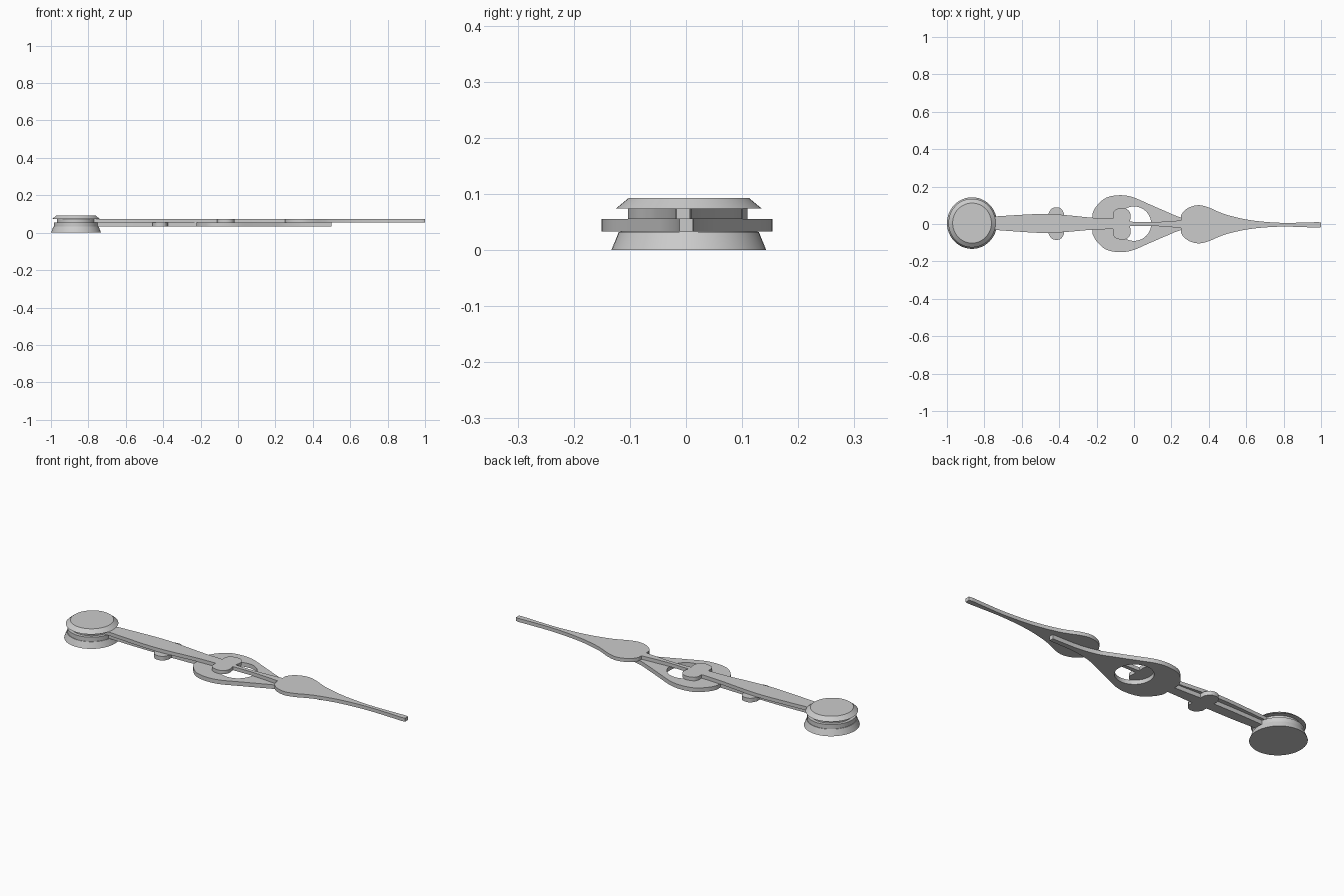
import bpy
import bmesh
import math

if "Cube" in bpy.data.objects:
    bpy.data.objects.remove(bpy.data.objects["Cube"])

HX, HY = -0.866, 0.005   # hub centre


def smooth(pts, n=5):
    """Catmull-Rom through the points of one section of a half outline."""
    p = [pts[0]] + pts + [pts[-1]]
    out = []
    for i in range(1, len(p) - 2):
        a, b, c, d = p[i - 1:i + 3]
        for k in range(n):
            t = k / n
            out.append(tuple(0.5 * (2 * b[j] + (c[j] - a[j]) * t
                             + (2 * a[j] - 5 * b[j] + 4 * c[j] - d[j]) * t * t
                             + (3 * b[j] - a[j] - 3 * c[j] + d[j]) * t ** 3) for j in (0, 1)))
    return out + [pts[-1]]


def finish(ob):
    bpy.ops.object.select_all(action='DESELECT')
    ob.select_set(True)
    bpy.context.view_layer.objects.active = ob
    if ob.type == 'CURVE':
        bpy.ops.object.convert(target='MESH')
        ob = bpy.context.object
        bm = bmesh.new()
        bm.from_mesh(ob.data)
        bmesh.ops.remove_doubles(bm, verts=bm.verts, dist=1e-5)
        bm.to_mesh(ob.data)
        bm.free()
    bpy.ops.object.shade_smooth_by_angle(angle=math.radians(30))


def hand(name, sections, z0, z1, y0, y1, hole=None):
    """Flat plate from a mirrored half outline, centre line running y0 to y1."""
    half = [q for s in sections for q in smooth(s)]
    mid = lambda x: y0 + (y1 - y0) * (x - HX) / (1 - HX)
    loops = [[(x, mid(x) - h) for x, h in half] + [(x, mid(x) + h) for x, h in reversed(half)]]
    if hole:
        cx, r = hole
        loops.append([(cx + r * math.cos(i * math.tau / 40), mid(cx) + r * math.sin(i * math.tau / 40))
                      for i in range(40)])
    cu = bpy.data.curves.new(name, 'CURVE')
    cu.dimensions = '2D'
    cu.fill_mode = 'BOTH'
    cu.extrude = (z1 - z0) / 2
    for loop in loops:
        sp = cu.splines.new('POLY')
        sp.points.add(len(loop) - 1)
        for pt, (x, y) in zip(sp.points, loop):
            pt.co = (x, y, 0, 1)
        sp.use_cyclic_u = True
    ob = bpy.data.objects.new(name, cu)
    bpy.context.collection.objects.link(ob)
    ob.location.z = (z0 + z1) / 2
    finish(ob)


def disc(name, r0, r1, z0, z1):
    bpy.ops.mesh.primitive_cone_add(vertices=48, radius1=r0, radius2=r1, depth=z1 - z0,
                                    location=(HX, HY, (z0 + z1) / 2))
    bpy.context.object.name = name
    bpy.context.object.scale.x = 0.97
    finish(bpy.context.object)


# Hub stack
disc("hub_base", 0.138, 0.125, 0.0, 0.032)
disc("hour_hand_ring", 0.122, 0.122, 0.032, 0.055)
disc("minute_hand_ring", 0.105, 0.105, 0.055, 0.074)
disc("hub_cap", 0.130, 0.107, 0.074, 0.093)

# Hour hand: stem, small cross lobe, pierced teardrop
hand("hour_hand", [
    [(-0.78, 0.022), (-0.6, 0.027), (-0.457, 0.027)],
    [(-0.457, 0.055), (-0.44, 0.08), (-0.415, 0.087), (-0.39, 0.08), (-0.374, 0.055)],
    [(-0.374, 0.03), (-0.3, 0.027), (-0.222, 0.025)],
    [(-0.222, 0.055), (-0.2, 0.094), (-0.15, 0.138), (-0.08, 0.152), (-0.01, 0.143),
     (0.08, 0.105), (0.17, 0.066), (0.25, 0.034), (0.35, 0.016), (0.5, 0.012)],
], 0.033, 0.055, 0.003, 0.0, hole=(0.0, 0.092))

# Minute hand: stem, round lobe, thin neck, leaf and needle
hand("minute_hand", [
    [(-0.78, 0.033), (-0.7, 0.039), (-0.52, 0.05), (-0.42, 0.049), (-0.33, 0.042),
     (-0.22, 0.032), (-0.113, 0.028)],
    [(-0.113, 0.055), (-0.1, 0.075), (-0.065, 0.085), (-0.035, 0.077), (-0.018, 0.05), (-0.022, 0.012)],
    [(-0.02, 0.012), (0.1, 0.01), (0.25, 0.02)],
    [(0.25, 0.045), (0.27, 0.073), (0.305, 0.094), (0.35, 0.102), (0.4, 0.09), (0.45, 0.068),
     (0.5, 0.05), (0.6, 0.027), (0.7, 0.015), (0.8, 0.01), (0.9, 0.012), (0.985, 0.015)],
    [(0.985, 0.015), (1.0, 0.012)],
], 0.055, 0.074, 0.005, -0.005)
